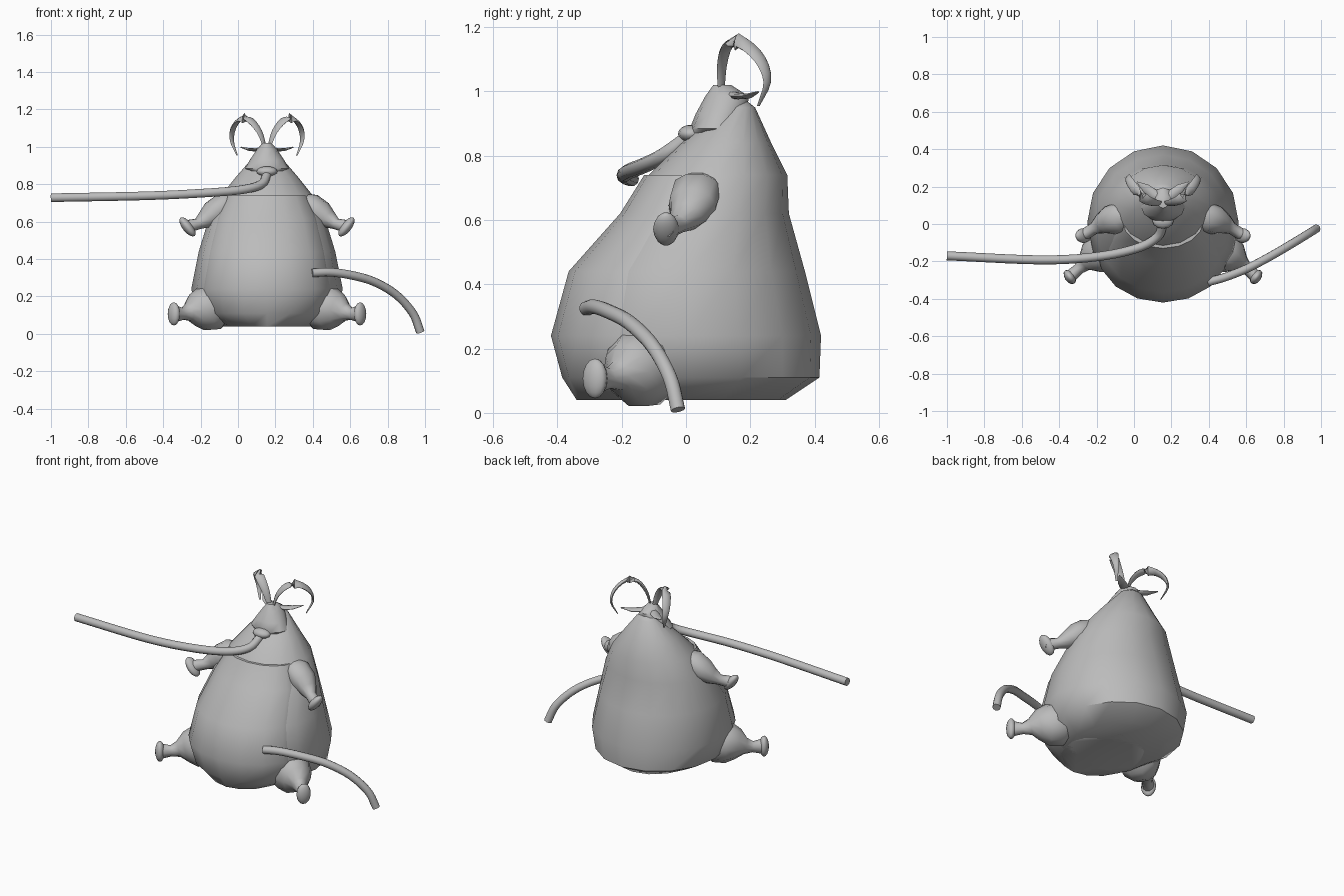
import bpy, math
from mathutils import Vector

cube = bpy.data.objects.get("Cube")
if cube:
    bpy.data.objects.remove(cube, do_unlink=True)

CX = 0.155  # the body stands a little left of centre

grey = bpy.data.materials.new("plain grey")
grey.use_nodes = True
grey.diffuse_color = (0.5, 0.5, 0.5, 1)
grey.node_tree.nodes["Principled BSDF"].inputs["Base Color"].default_value = grey.diffuse_color


def finish(obj, angle=50):
    if not obj.data.materials:
        obj.data.materials.append(grey)
    bpy.ops.object.select_all(action='DESELECT')
    obj.select_set(True)
    bpy.context.view_layer.objects.active = obj
    bpy.ops.object.shade_smooth_by_angle(angle=math.radians(angle))
    return obj


def skin_rings(name, rings, caps=True):
    """Mesh from a list of equal rings of points."""
    n = len(rings[0])
    verts = [p for ring in rings for p in ring]
    faces = [(i * n + j, i * n + (j + 1) % n, (i + 1) * n + (j + 1) % n, (i + 1) * n + j)
             for i in range(len(rings) - 1) for j in range(n)]
    if caps:
        faces += [tuple(reversed(range(n))), tuple(range(len(verts) - n, len(verts)))]
    mesh = bpy.data.meshes.new(name)
    mesh.from_pydata(verts, [], faces)
    obj = bpy.data.objects.new(name, mesh)
    bpy.context.collection.objects.link(obj)
    return finish(obj)


def stack(name, levels, sides=16):
    """Upright loft; each level is z, half width, front y, back y."""
    turn = [2 * math.pi * j / sides for j in range(sides)]
    return skin_rings(name, [[(CX + hx * math.cos(a), (f + b) / 2 + (b - f) / 2 * math.sin(a), z)
                              for a in turn] for z, hx, f, b in levels])


def sweep(name, path, sizes, up=(0, 0, 1), sides=10, side=1):
    """Oval section swept along a path, mirrored across the body when side is -1."""
    pts = [Vector(p) for p in path]
    rings = []
    for i, p in enumerate(pts):
        t = (pts[min(i + 1, len(pts) - 1)] - pts[max(i - 1, 0)]).normalized()
        u = t.cross(Vector(up)).normalized()
        v = u.cross(t)
        a, b = sizes[i]
        ring = []
        for j in range(sides):
            w = 2 * math.pi * j / sides
            q = p + u * a * math.cos(w) - v * b * math.sin(w)
            ring.append((CX + side * q.x, q.y, q.z))
        rings.append(ring if side < 0 else ring[::-1])
    return skin_rings(name, [r[::-1] for r in rings])


def smooth_path(points, steps=5):
    """Catmull-Rom points through a few guides."""
    p = [Vector(q) for q in points]
    p = [2 * p[0] - p[1]] + p + [2 * p[-1] - p[-2]]
    out = []
    for i in range(1, len(p) - 2):
        a, b, c, d = p[i - 1:i + 3]
        for k in range(steps):
            t = k / steps
            out.append((2 * b + (c - a) * t + (2 * a - 5 * b + 4 * c - d) * t ** 2
                        + (3 * b - a - 3 * c + d) * t ** 3) / 2)
    return out + [p[-2]]


def ball(name, centre, size, rot=(0, 0, 0)):
    bpy.ops.mesh.primitive_uv_sphere_add(segments=12, ring_count=8, location=centre, rotation=rot)
    obj = bpy.context.object
    obj.name = name
    obj.scale = size
    return finish(obj)


# Pear-shaped body, with a narrower belly swelling out in front
levels = [(0.04, 0.25, -0.34, 0.31), (0.11, 0.37, -0.385, 0.415), (0.24, 0.405, -0.42, 0.42),
          (0.44, 0.365, -0.365, 0.37), (0.62, 0.31, -0.205, 0.32), (0.74, 0.245, -0.13, 0.315),
          (0.84, 0.165, -0.03, 0.265), (0.95, 0.07, 0.1, 0.215), (0.97, 0.03, 0.13, 0.19)]
stack("body", [(z, hx, f + 0.015, b) for z, hx, f, b in levels])
stack("belly", [(z, hx * 0.88, f, 0.16) for z, hx, f, b in levels[:6]])

# Wedge head with a short snout
stack("head", [(0.86, 0.08, 0.02, 0.13), (0.885, 0.117, 0.012, 0.17), (0.93, 0.092, 0.03, 0.19),
               (0.985, 0.055, 0.06, 0.195), (1.02, 0.025, 0.085, 0.14)], 12)
ball("snout", (CX, 0.015, 0.868), (0.056, 0.04, 0.028))

# Long hoses from the snout and the belly
trunk = smooth_path([(0, 0, 0.85), (-0.03, -0.07, 0.8), (-0.14, -0.13, 0.77), (-0.355, -0.175, 0.752),
                     (-0.655, -0.192, 0.738), (-1.155, -0.17, 0.728)])
sweep("snout_hose", trunk, [(0.024, 0.024)] * len(trunk))
cord = smooth_path([(0.24, -0.31, 0.325), (0.33, -0.285, 0.33), (0.445, -0.24, 0.315), (0.57, -0.175, 0.28),
                    (0.69, -0.105, 0.21), (0.78, -0.05, 0.11), (0.82, -0.025, 0.01)])
sweep("belly_hose", cord, [(0.023, 0.023)] * len(cord), up=(-0.5, 0.8, 0.1))

for side, label in ((1, "left"), (-1, "right")):
    # Curled flat horns, widest at the top of the curl
    horn = smooth_path([(0.012, 0.11, 1.0), (0.04, 0.112, 1.08), (0.09, 0.13, 1.142), (0.14, 0.175, 1.15),
                        (0.18, 0.23, 1.1), (0.187, 0.253, 1.03), (0.16, 0.225, 0.955)], 3)
    last = len(horn) - 1
    width = [0.004 + 0.024 * math.sin(math.pi * (0.12 + 0.86 * i / last)) for i in range(last + 1)]
    sweep(label + "_horn", horn, [(w, 0.4 * w) for w in width], (0.75, 0.65, 0), 8, side)
    # Small leaf ears
    sweep(label + "_ear", [(0.01, 0.13, 1.0), (0.05, 0.16, 0.985), (0.09, 0.19, 0.985), (0.14, 0.225, 0.998)],
          [(0.01, 0.006), (0.026, 0.01), (0.024, 0.008), (0.003, 0.003)], sides=8, side=side)
    # Plump arm tapering to a wrist
    sweep(label + "_arm",
          [(0.19, 0.045, 0.725), (0.225, 0.035, 0.695), (0.285, 0.02, 0.645), (0.33, 0, 0.612),
           (0.37, -0.025, 0.588), (0.41, -0.05, 0.578), (0.44, -0.06, 0.577)],
          [(0.05, 0.03), (0.08, 0.065), (0.078, 0.07), (0.055, 0.05), (0.032, 0.03), (0.032, 0.034),
           (0.025, 0.03)], side=side)
    ball(label + "_hand", (CX + side * 0.425, -0.062, 0.572), (0.027, 0.04, 0.062),
         (0, side * math.radians(38), 0))
    # Round thigh tapering to an ankle
    sweep(label + "_leg",
          [(0.22, -0.09, 0.145), (0.27, -0.115, 0.142), (0.335, -0.155, 0.137), (0.385, -0.185, 0.127),
           (0.42, -0.21, 0.115), (0.45, -0.24, 0.107), (0.49, -0.275, 0.107)],
          [(0.07, 0.075), (0.115, 0.122), (0.115, 0.122), (0.085, 0.09), (0.045, 0.048), (0.03, 0.032),
           (0.034, 0.045)], side=side)
    ball(label + "_foot", (CX + side * 0.498, -0.283, 0.107), (0.028, 0.043, 0.062),
         (0, 0, side * math.radians(-35)))
